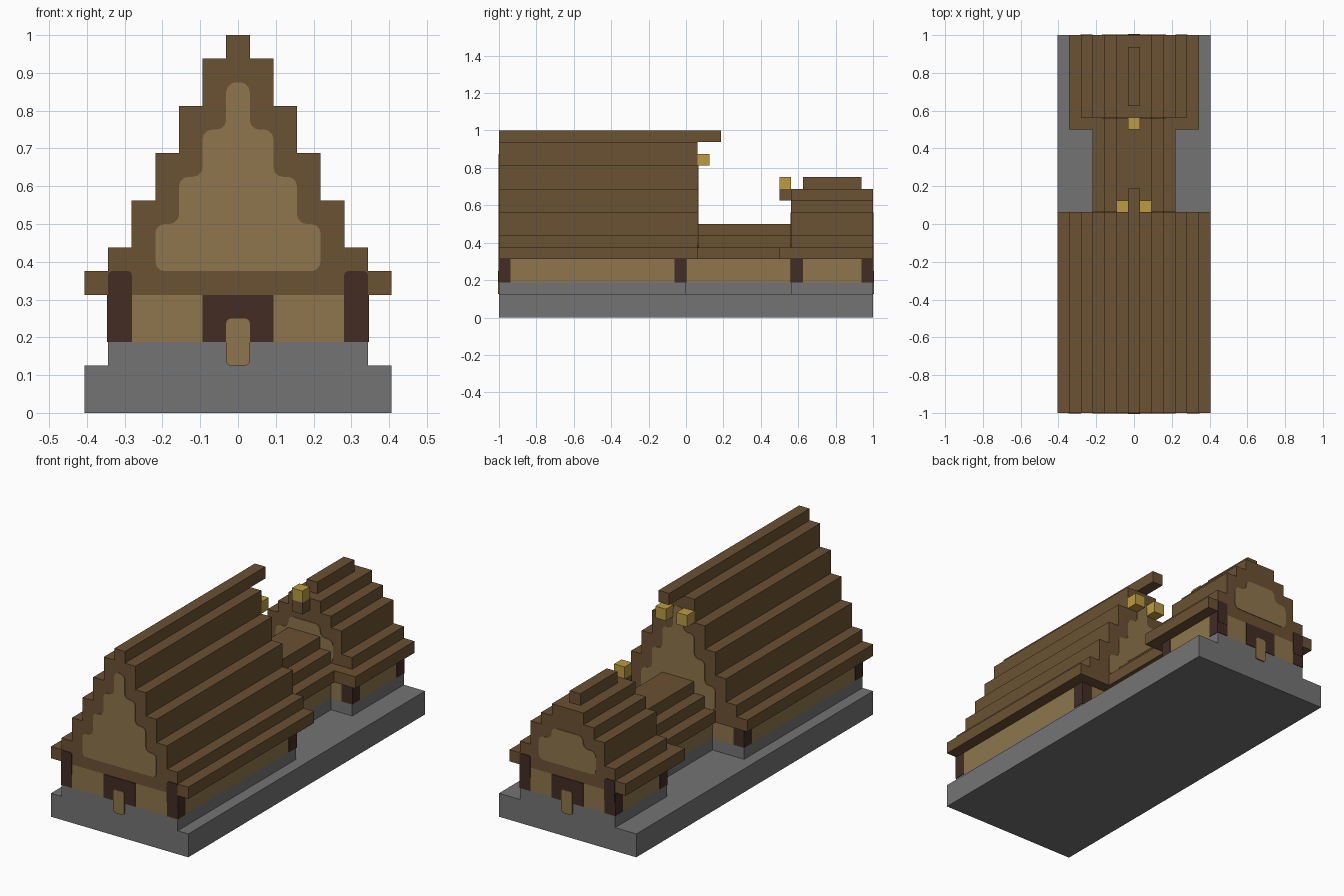
import bpy
import bmesh

U = 1 / 16  # block size

cube = bpy.data.objects.get("Cube")
if cube:
    bpy.data.objects.remove(cube, do_unlink=True)


def material(name, rgb):
    linear = [((c / 255 + 0.055) / 1.055) ** 2.4 for c in rgb] + [1]
    m = bpy.data.materials.new(name)
    m.use_nodes = True
    m.diffuse_color = linear
    m.node_tree.nodes["Principled BSDF"].inputs["Base Color"].default_value = linear
    return m


STONE = material("grey stone", (116, 116, 116))
ROOF = material("brown roof wood", (107, 81, 51))
WALL = material("pale wall wood", (142, 118, 76))
DARK = material("dark timber", (66, 44, 36))
GOLD = material("gold", (188, 155, 67))


def extrude(name, outline, y0, y1, mat, rounding=0):
    """Extrude an x-z outline, given in blocks, from y0 to y1."""
    bm = bmesh.new()
    bm.faces.new([bm.verts.new((x * U, y0 * U, z * U)) for x, z in outline])
    if rounding:
        bmesh.ops.bevel(bm, geom=bm.verts[:], offset=rounding * U, segments=3,
                        profile=0.5, affect='VERTICES')
    out = bmesh.ops.extrude_face_region(bm, geom=bm.faces[:])["geom"]
    bmesh.ops.translate(bm, vec=(0, (y1 - y0) * U, 0),
                        verts=[v for v in out if isinstance(v, bmesh.types.BMVert)])
    bmesh.ops.recalc_face_normals(bm, faces=bm.faces[:])
    mesh = bpy.data.meshes.new(name)
    bm.to_mesh(mesh)
    bm.free()
    mesh.materials.append(mat)
    obj = bpy.data.objects.new(name, mesh)
    bpy.context.collection.objects.link(obj)
    return obj


def box(name, x0, x1, y0, y1, z0, z1, mat, rounding=0):
    return extrude(name, [(x0, z0), (x1, z0), (x1, z1), (x0, z1)], y0, y1, mat, rounding)


def stepped(bottom, tiers):
    """Symmetric stepped outline from (half width, top) tiers."""
    right, z = [], bottom
    for half, top in tiers:
        right += [(half, z), (half, top)]
        z = top
    return right + [(-x, z) for x, z in reversed(right)]


def plate_span(y, facing, depth):
    """Thin y range lying on a wall that faces -y or +y."""
    return sorted((y, y + facing * depth))


def house(name, half, y0, y1):
    """Plinth, walls and corner posts."""
    box(name + "_plinth", -half, half, y0, y1, 2, 3, STONE)
    box(name + "_walls", -half, half, y0, y1, 3, 5, WALL)
    e = 0.04
    for side in (-1, 1):
        xs = sorted((side * (half - 1), side * (half + e)))
        for end, y in (("front", y0 - e), ("back", y1 - 1)):
            box(f"{name}_{end}_post", *xs, y, y + 1 + e, 3, 5, DARK)


def entrance(name, half, y, facing):
    """Door, hanging tongue and rounded post heads on an outer gable."""
    box(name + "_door", -1.5, 1.5, *plate_span(y, facing, 0.05), 3, 5, DARK)
    box(name + "_door_tongue", -0.5, 0.5, *plate_span(y, facing, 0.1), 2, 4, WALL, 0.2)
    for side in (-1, 1):
        xs = sorted((side * (half - 1), side * half))
        box(name + "_post_head", *xs, *plate_span(y, facing, 0.06), 4, 6, DARK, 0.15)


# Foundation
box("foundation", -6.5, 6.5, -16, 16, 0, 2, STONE)

# Great hall
house("hall", 5.5, -16, 0)
extrude("hall_roof", stepped(5, [(6.5, 6), (5.5, 7), (4.5, 9), (3.5, 11), (2.5, 13), (1.5, 15)]),
        -16, 1, ROOF)
box("hall_ridge_beam", -0.5, 0.5, -16, 3, 15, 16, ROOF)
hall_panel = stepped(6, [(3.5, 8), (2.5, 10), (1.5, 12), (0.5, 14)])
for y, facing in ((-16, -1), (1, 1)):
    extrude("hall_gable_panel", hall_panel, *plate_span(y, facing, 0.05), WALL, 0.4)
entrance("hall", 5.5, -16, -1)
for x in (-1.5, 0.5):
    box("hall_gold_block", x, x + 1, 1, 2, 13, 14, GOLD)

# Connecting passage
box("passage_plinth", -2.5, 2.5, 0, 9, 2, 3, STONE)
box("passage_walls", -2.5, 2.5, 0, 9, 3, 5, WALL)
extrude("passage_roof", stepped(5, [(3.5, 6), (2.5, 7), (1.5, 8)]), 1, 9, ROOF)

# Rear house
house("rear_house", 4.5, 9, 16)
box("rear_eave", -5.5, 5.5, 8, 16, 5, 6, ROOF)
extrude("rear_roof", stepped(6, [(4.5, 7), (3.5, 9), (2.5, 10), (1.5, 11)]), 9, 16, ROOF)
box("rear_ridge_beam", -0.5, 0.5, 10, 15, 11, 12, ROOF)
rear_panel = stepped(6, [(2.7, 8), (1.5, 9)])
for y, facing in ((9, -1), (16, 1)):
    extrude("rear_gable_panel", rear_panel, *plate_span(y, facing, 0.05), WALL, 0.45)
entrance("rear_house", 4.5, 16, 1)
box("rear_bracket", -0.5, 0.5, 8, 9, 10, 11, ROOF)
box("rear_gold_block", -0.5, 0.5, 8, 9, 11, 12, GOLD)
